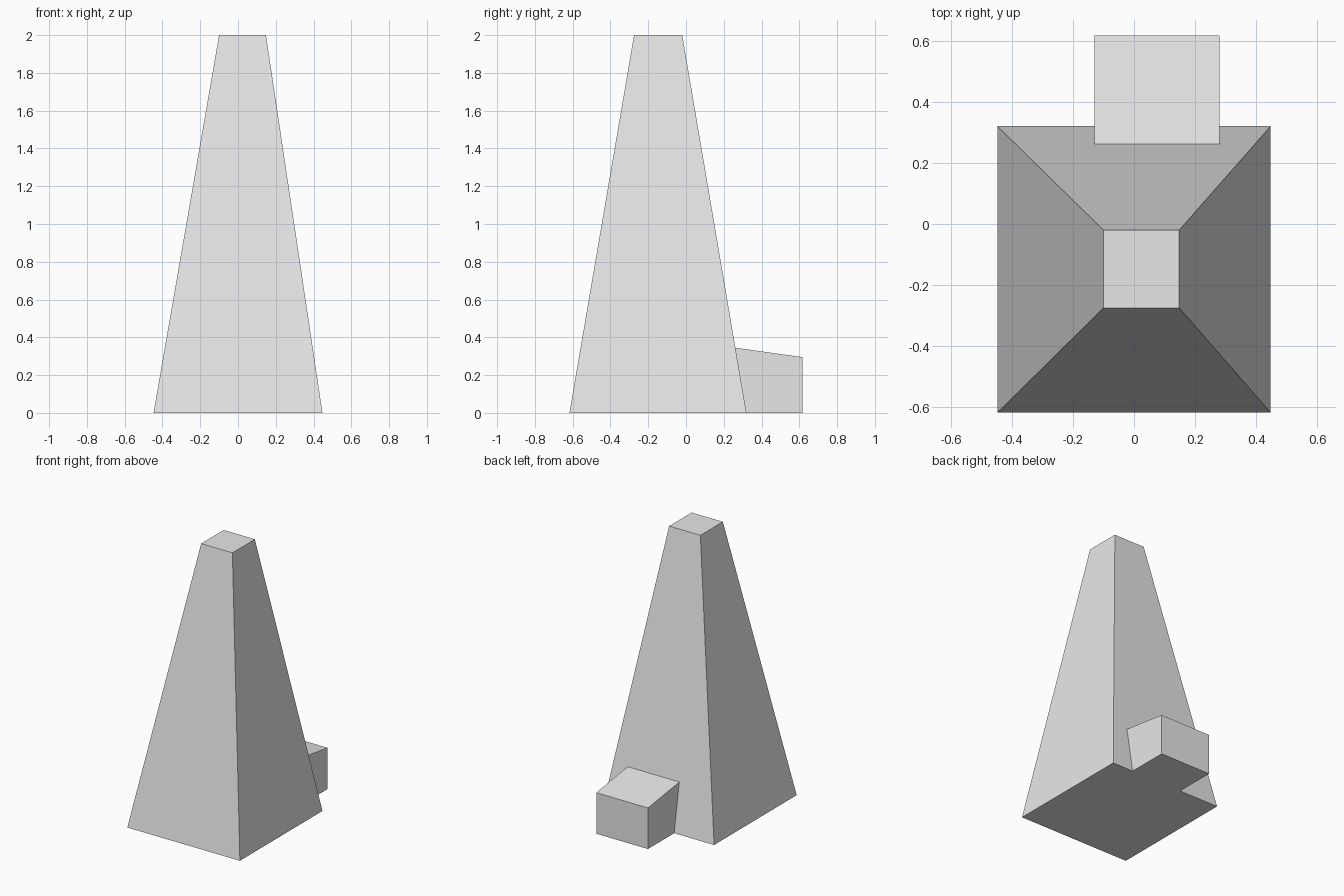
import bpy
import bmesh

# Remove the default object
cube = bpy.data.objects.get("Cube")
if cube:
    bpy.data.objects.remove(cube, do_unlink=True)

# Single plain material
grey = bpy.data.materials.new("plain_grey")
grey.use_nodes = True
colour = (0.8, 0.8, 0.8, 1.0)
grey.diffuse_color = colour
grey.node_tree.nodes["Principled BSDF"].inputs["Base Color"].default_value = colour


def loft(name, first, second):
    """Closed solid joining two outlines with the same number of corners."""
    bm = bmesh.new()
    a = [bm.verts.new(p) for p in first]
    b = [bm.verts.new(p) for p in second]
    bm.faces.new(a)
    bm.faces.new(b)
    n = len(a)
    for i in range(n):
        j = (i + 1) % n
        bm.faces.new((a[i], a[j], b[j], b[i]))
    bmesh.ops.recalc_face_normals(bm, faces=bm.faces)
    mesh = bpy.data.meshes.new(name)
    bm.to_mesh(mesh)
    bm.free()
    mesh.materials.append(grey)
    obj = bpy.data.objects.new(name, mesh)
    bpy.context.collection.objects.link(obj)
    return obj


def rectangle(x0, x1, y0, y1, z):
    return [(x0, y0, z), (x1, y0, z), (x1, y1, z), (x0, y1, z)]


# Tapered tower, its flat top slightly off centre
base_back, top_back, height = 0.32, -0.02, 2.0
loft("tapered_tower",
     rectangle(-0.447, 0.447, -0.617, base_back, 0),
     rectangle(-0.10, 0.148, -0.275, top_back, height))

# Low block with a sloping roof, meeting the back wall of the tower
roof_high, roof_low, block_back = 0.345, 0.295, 0.617
wall_y = base_back + (top_back - base_back) * roof_high / height
profile = [(base_back, 0), (block_back, 0),
           (block_back, roof_low), (wall_y, roof_high)]
loft("rear_block",
     [(-0.13, y, z) for y, z in profile],
     [(0.28, y, z) for y, z in profile])
